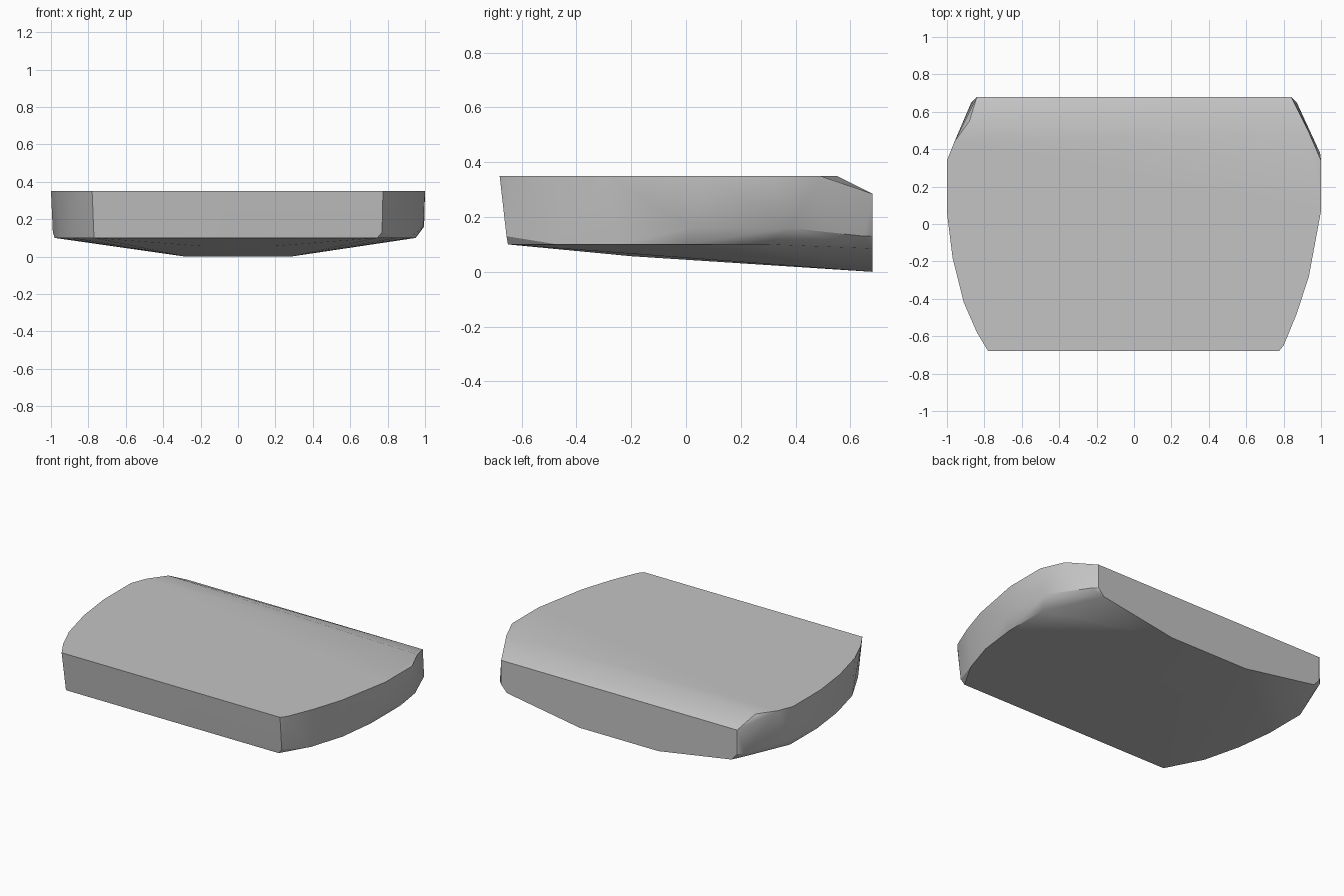
import bpy, bmesh

cube = bpy.data.objects.get("Cube")
if cube:
    bpy.data.objects.remove(cube, do_unlink=True)

grey = bpy.data.materials.new("plain_grey")
grey.use_nodes = True
colour = (0.55, 0.55, 0.55, 1)
grey.diffuse_color = colour
grey.node_tree.nodes["Principled BSDF"].inputs["Base Color"].default_value = colour

TOP, RIM = 0.35, 0.10

# Top outline (x, y), front to back on each side
top_right = [(0.775, -0.68), (0.80, -0.65), (0.87, -0.48), (0.935, -0.28),
             (1.0, 0.07), (1.0, 0.34), (0.935, 0.49)]
top_left = [(-0.78, -0.68), (-0.84, -0.58), (-0.91, -0.42), (-0.97, -0.18),
            (-1.0, 0.06), (-1.0, 0.34), (-0.96, 0.44), (-0.88, 0.55)]

# Lower rim, tucked in under the side walls
rim_right = [(0.745, -0.65), (0.85, -0.47), (0.92, -0.25), (0.95, 0.0),
             (0.95, 0.3), (0.86, 0.59)]
rim_left = [(-0.77, -0.65), (-0.89, -0.42), (-0.95, -0.18), (-0.98, 0.06),
            (-0.98, 0.34), (-0.86, 0.62)]

points = [(x, y, TOP) for x, y in top_right + top_left]
points += [(x, y, RIM) for x, y in rim_right + rim_left]

# Chamfer above the rim along the right side, and the front corner
points += [(0.99, 0.02, 0.16), (0.995, 0.38, 0.16), (0.87, 0.65, 0.13),
           (0.77, -0.655, 0.13), (-0.99, 0.06, 0.13), (-0.99, 0.36, 0.14),
           (-0.87, 0.65, 0.13)]

# Back wall and the shallow keel underneath
for s in (1, -1):
    points += [(s * 0.84, 0.68, 0.285), (s * 0.84, 0.68, 0.13),
               (s * 0.80, 0.68, 0.085), (s * 0.28, 0.68, 0.0),
               (s * 0.20, -0.20, 0.057)]

# Wrap the outlines in one closed, faceted shell
bm = bmesh.new()
for p in points:
    bm.verts.new(p)
hull = bmesh.ops.convex_hull(bm, input=bm.verts[:])
unused = {v for v in hull["geom_interior"] + hull["geom_unused"]
          if isinstance(v, bmesh.types.BMVert)}
bmesh.ops.delete(bm, geom=list(unused), context="VERTS")
bmesh.ops.dissolve_limit(bm, angle_limit=0.01, verts=bm.verts[:], edges=bm.edges[:])
bmesh.ops.recalc_face_normals(bm, faces=bm.faces[:])

mesh = bpy.data.meshes.new("slab_body")
bm.to_mesh(mesh)
bm.free()
mesh.materials.append(grey)
slab = bpy.data.objects.new("slab_body", mesh)
bpy.context.collection.objects.link(slab)

# Soft shading across the gentle creases
bpy.ops.object.select_all(action="DESELECT")
slab.select_set(True)
bpy.context.view_layer.objects.active = slab
bpy.ops.object.shade_smooth_by_angle(angle=0.55)
